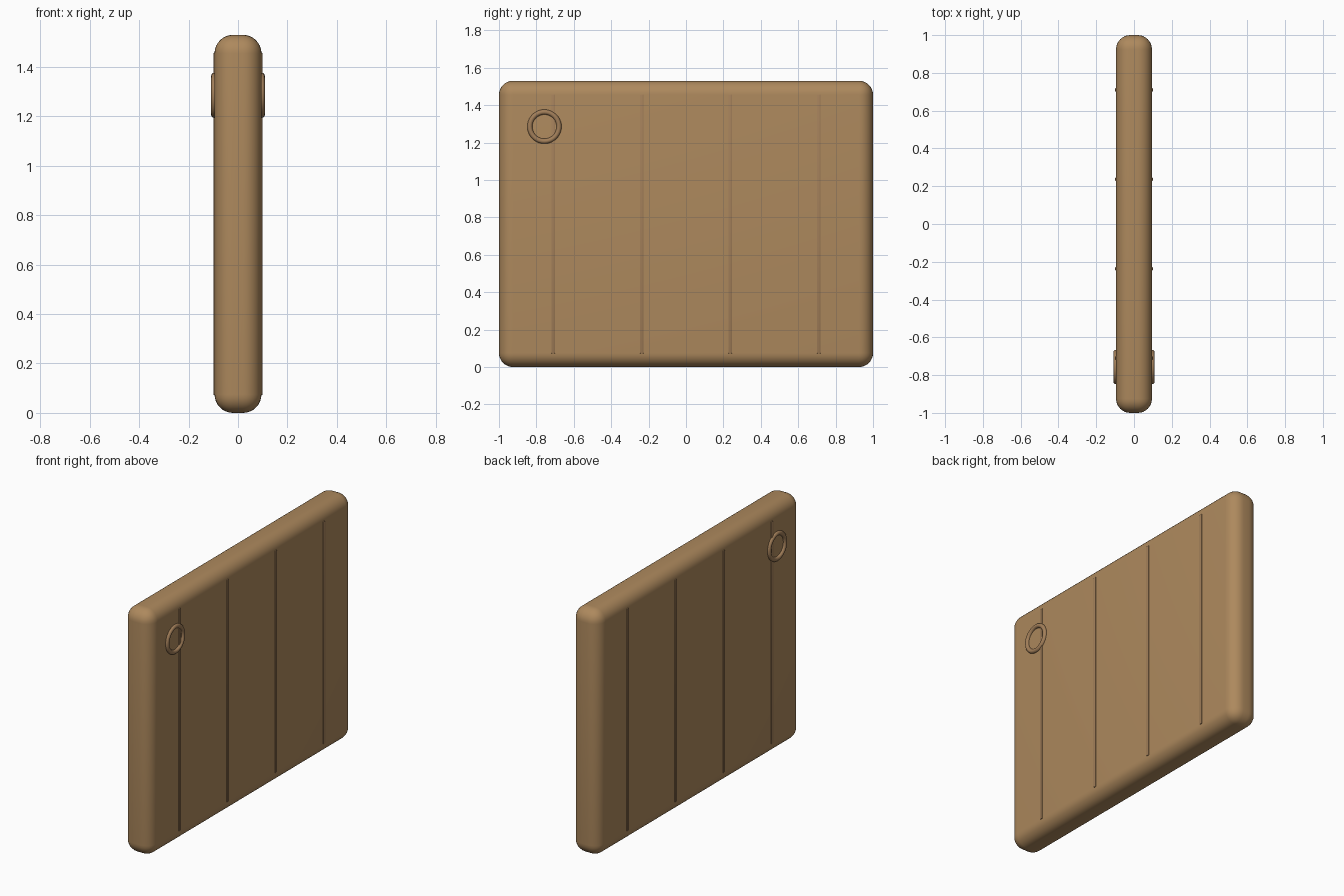
import bpy, math

if "Cube" in bpy.data.objects:
    bpy.data.objects.remove(bpy.data.objects["Cube"])

def material(name, rgb):
    m = bpy.data.materials.new(name)
    m.diffuse_color = (*rgb, 1)
    m.use_nodes = True
    m.node_tree.nodes["Principled BSDF"].inputs["Base Color"].default_value = m.diffuse_color
    return m

wood = material("warm_brown", (0.42, 0.25, 0.11))
trim = material("trim_brown", (0.36, 0.21, 0.10))

def finish(obj, name, mat):
    obj.name = name
    obj.data.materials.append(mat)
    bpy.ops.object.shade_smooth_by_angle(angle=math.radians(35))

def rounded_box(name, loc, size, radius, segments, mat):
    bpy.ops.mesh.primitive_cube_add(size=1, location=loc)
    obj = bpy.context.object
    obj.scale = size
    bpy.ops.object.transform_apply(location=False, rotation=False, scale=True)
    bev = obj.modifiers.new("round", 'BEVEL')
    bev.width = radius
    bev.segments = segments
    bpy.ops.object.modifier_apply(modifier=bev.name)
    finish(obj, name, mat)

H, T = 1.53, 0.19

# Main slab with soft edges
rounded_box("panel", (0, 0, H / 2), (T, 2, H), 0.075, 8, wood)

for side, label in ((1, "right"), (-1, "left")):
    # Four thin upright ribs on each face
    for i in range(4):
        y = (i - 1.5) * 0.473
        rounded_box(f"rib_{label}_{i + 1}", (side * 0.092, y, H / 2),
                    (0.015, 0.02, 1.386), 0.004, 2, trim)
    # Ring pull near the upper front corner
    bpy.ops.mesh.primitive_torus_add(location=(side * 0.0955, -0.757, 1.285),
                                     rotation=(0, math.pi / 2, 0),
                                     major_radius=0.078, minor_radius=0.0135,
                                     major_segments=40, minor_segments=12)
    finish(bpy.context.object, f"ring_pull_{label}", trim)
